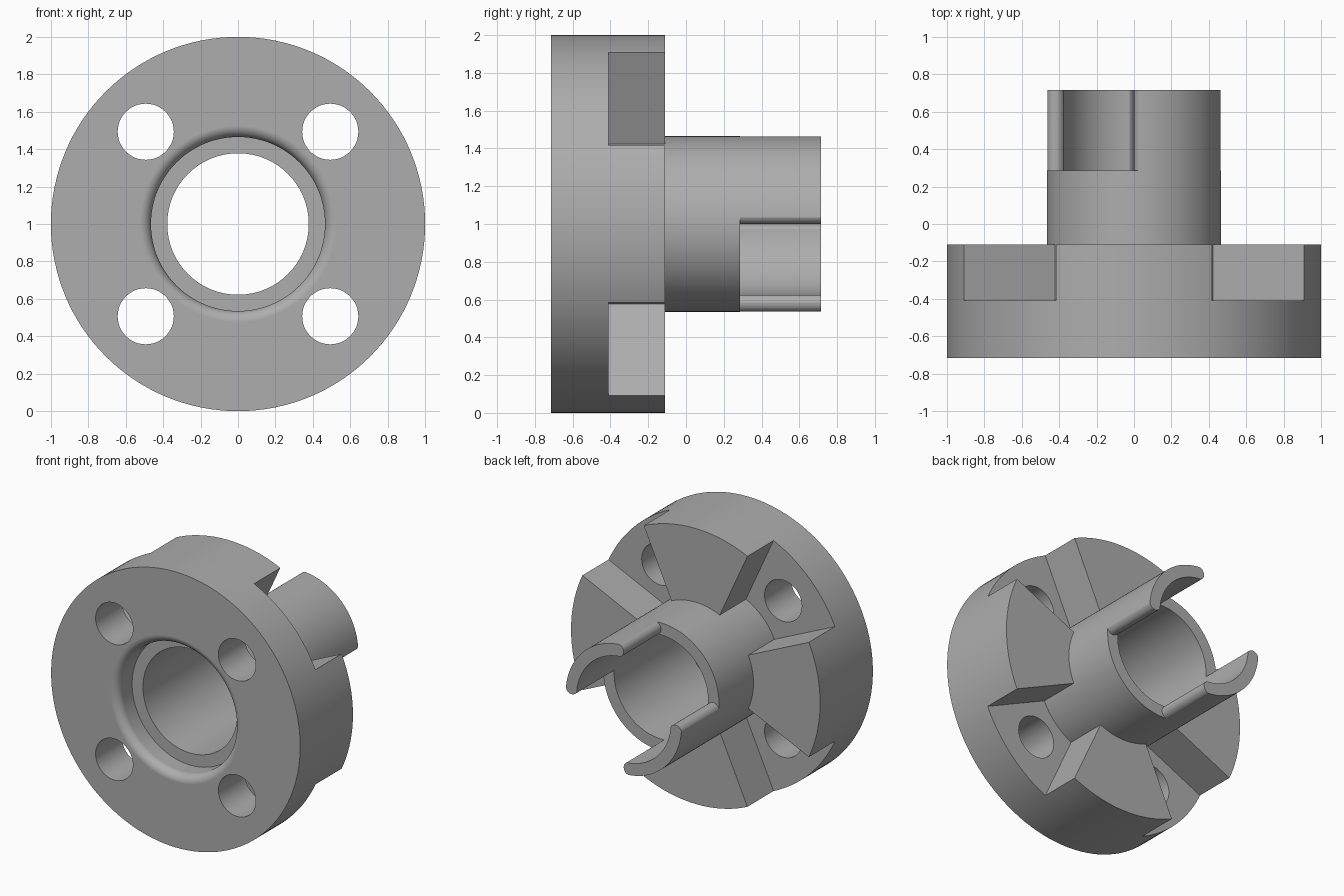
import bpy, bmesh, math

if "Cube" in bpy.data.objects:
    bpy.data.objects.remove(bpy.data.objects["Cube"], do_unlink=True)

AXIS_Z = 1.0          # height of the coupling axis
R_HUB, R_BORE = 0.465, 0.378

metal = bpy.data.materials.new("grey metal")
metal.use_nodes = True
GREY = (0.42, 0.42, 0.42, 1)
metal.diffuse_color = GREY
metal.node_tree.nodes["Principled BSDF"].inputs["Base Color"].default_value = GREY


def make_object(name, bm):
    bmesh.ops.recalc_face_normals(bm, faces=bm.faces)
    mesh = bpy.data.meshes.new(name)
    bm.to_mesh(mesh)
    bm.free()
    ob = bpy.data.objects.new(name, mesh)
    bpy.context.collection.objects.link(ob)
    mesh.materials.append(metal)
    return ob


def revolve(name, profile, segments=128):
    """Turn a closed (radius, y) profile around the horizontal axis."""
    bm = bmesh.new()
    rings = []
    for i in range(segments):
        a = 2 * math.pi * i / segments
        rings.append([bm.verts.new((r * math.cos(a), y, AXIS_Z + r * math.sin(a)))
                      for r, y in profile])
    n = len(profile)
    for i in range(segments):
        p, q = rings[i], rings[(i + 1) % segments]
        for j in range(n):
            k = (j + 1) % n
            bm.faces.new((p[j], p[k], q[k], q[j]))
    return make_object(name, bm)


def prism(name, outline, y0, y1):
    """Extrude an (x, z) outline, measured from the axis, along y."""
    bm = bmesh.new()
    face = bm.faces.new([bm.verts.new((x, y0, AXIS_Z + z)) for x, z in outline])
    new = bmesh.ops.extrude_face_region(bm, geom=[face])["geom"]
    verts = [v for v in new if isinstance(v, bmesh.types.BMVert)]
    bmesh.ops.translate(bm, verts=verts, vec=(0, y1 - y0, 0))
    return make_object(name, bm)


def arc(cx, cz, r, start, end, steps):
    return [(cx + r * math.cos(math.radians(start + (end - start) * i / steps)),
             cz + r * math.sin(math.radians(start + (end - start) * i / steps)))
            for i in range(steps + 1)]


def cut(ob, cutters):
    bpy.context.view_layer.objects.active = ob
    for c in cutters:
        c.hide_render = True
        mod = ob.modifiers.new("cut", "BOOLEAN")
        mod.operation, mod.solver, mod.object = "DIFFERENCE", "EXACT", c
        bpy.ops.object.modifier_apply(modifier=mod.name)
        bpy.data.objects.remove(c, do_unlink=True)


def finish(ob):
    bpy.ops.object.select_all(action="DESELECT")
    ob.select_set(True)
    bpy.context.view_layer.objects.active = ob
    bpy.ops.object.shade_smooth_by_angle(angle=math.radians(30))
    mod = ob.modifiers.new("flat face normals", "WEIGHTED_NORMAL")
    mod.keep_sharp = True


# Flange: thick disc with a rounded lip around the front recess
lip = arc(0.525, -0.655, 0.06, 180, 270, 8)
flange = revolve("flange", [(0.43, -0.53), (R_HUB, -0.53)] + lip
                 + [(1.0, -0.715), (1.0, -0.11), (0.43, -0.11)])

# Four wedge pockets in the back, each with a bolt hole
cutters = []
for k in range(4):
    mid = 45 + 90 * k
    wedge = arc(0, 0, 1.2, mid - 20.4, mid + 20.4, 4) + arc(0, 0, 0.45, mid + 20.4, mid - 20.4, 4)
    cutters.append(prism("pocket_cutter", wedge, -0.41, 0.1))
for sx in (-1, 1):
    for sz in (-1, 1):
        hole = arc(sx * 0.493, sz * 0.493, 0.15, 0, 360, 48)[:-1]
        cutters.append(prism("bolt_hole_cutter", hole, -0.9, 0.1))
cut(flange, cutters)
finish(flange)

# Hub: tube with two opposite quarter notches that leave round-ended tongues
hub = revolve("hub", [(R_BORE, -0.55), (R_HUB, -0.55), (R_HUB, 0.715), (R_BORE, 0.715)])
c, r = 0.4185, 0.0465
notch = ([(0.6, r)] + arc(c, r, r, 0, -180, 12) + [(0.3, r), (-r, -0.3)]
         + arc(-r, -c, r, 90, -90, 12) + [(-r, -0.6), (0.6, -0.6)])
cut(hub, [prism("notch_cutter", [(s * x, s * z) for x, z in notch], 0.285, 0.9)
          for s in (1, -1)])
finish(hub)
